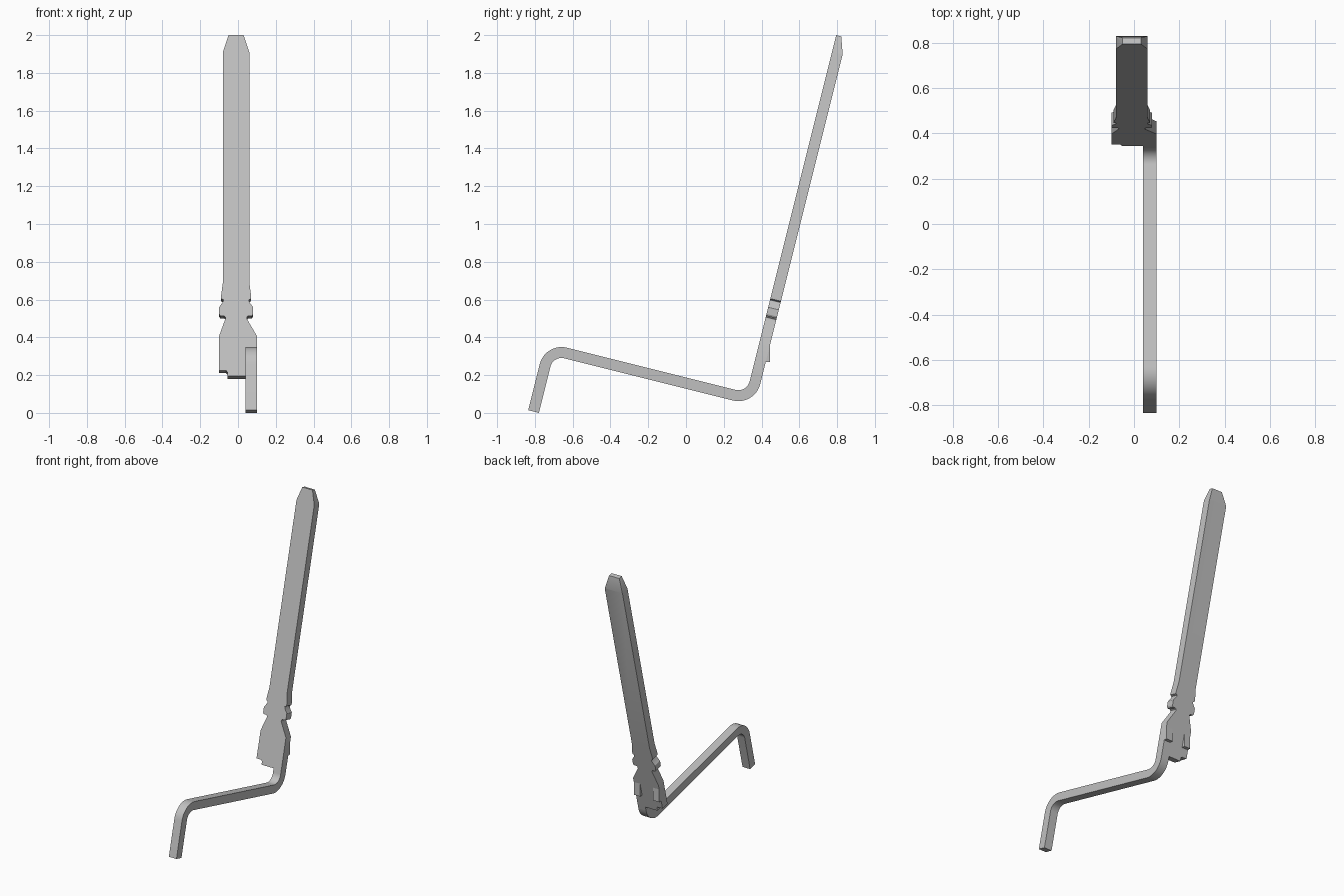
import bpy, bmesh, math
from mathutils import Matrix, Vector

if "Cube" in bpy.data.objects:
    bpy.data.objects.remove(bpy.data.objects["Cube"])

metal = bpy.data.materials.new("grey_metal")
metal.use_nodes = True
grey = (0.53, 0.53, 0.53, 1)
metal.diffuse_color = grey
metal.node_tree.nodes["Principled BSDF"].inputs["Base Color"].default_value = grey

# Strip frame: x across, y through the thickness, z along the blade; then leaned back
LEAN = math.atan(0.25)
PLACE = Matrix.Translation((0, 0.295, 0)) @ Matrix.Rotation(-LEAN, 4, 'X')
THICK = 0.058
AXIS_X = -0.01            # centre line of the blade
TOP = 2.0 / math.cos(LEAN)
BEND_Z, RADIUS = 0.0815, 0.09
WIRE_X0, WIRE_X1 = 0.04, 0.1


def prism(points, direction):
    """Extrude a closed outline along a direction."""
    bm = bmesh.new()
    face = bm.faces.new([bm.verts.new(p) for p in points])
    out = bmesh.ops.extrude_face_region(bm, geom=[face])
    moved = [v for v in out["geom"] if isinstance(v, bmesh.types.BMVert)]
    bmesh.ops.translate(bm, vec=direction, verts=moved)
    bmesh.ops.recalc_face_normals(bm, faces=bm.faces)
    return bm


def finish(name, bm):
    bm.transform(PLACE)
    mesh = bpy.data.meshes.new(name)
    bm.to_mesh(mesh)
    bm.free()
    mesh.materials.append(metal)
    obj = bpy.data.objects.new(name, mesh)
    bpy.context.collection.objects.link(obj)
    bpy.ops.object.select_all(action='DESELECT')
    obj.select_set(True)
    bpy.context.view_layer.objects.active = obj
    bpy.ops.object.shade_smooth_by_angle(angle=math.radians(30))
    return obj


# Blade with tapered tip, notched neck and wide foot
half = [(0.04, TOP), (0.07, 1.968), (0.07, 0.711), (0.08, 0.636), (0.08, 0.624),
        (0.067, 0.617), (0.07, 0.605), (0.09, 0.577), (0.09, 0.54), (0.084, 0.53),
        (0.064, 0.53), (0.057, 0.523), (0.057, 0.513)]
right = [(AXIS_X + w, z) for w, z in half]
left = [(AXIS_X - w, z) for w, z in reversed(half)]
foot = [(0.1, 0.42), (0.1, BEND_Z + RADIUS), (WIRE_X0, BEND_Z + RADIUS),
        (WIRE_X0, 0.2), (-0.055, 0.2), (-0.055, 0.222), (-0.063, 0.231),
        (-0.1, 0.231), (-0.1, 0.42)]
bm = prism([(x, 0, z) for x, z in right + foot + left], (0, THICK, 0))
# Bevel the rear of the tip
cut = bmesh.ops.bisect_plane(
    bm, geom=bm.verts[:] + bm.edges[:] + bm.faces[:],
    plane_co=(0, THICK, TOP - 0.09), plane_no=Vector((0, 0.09, 0.03)).normalized(),
    clear_outer=True)
rim = [e for e in cut["geom_cut"] if isinstance(e, bmesh.types.BMEdge)]
bmesh.ops.holes_fill(bm, edges=rim, sides=0)
bmesh.ops.recalc_face_normals(bm, faces=bm.faces)
finish("blade", bm)


# Bent wire leg: offset both sides of a path with two right-angle bends
def arc(cy, cz, start, end, steps=12):
    for i in range(steps + 1):
        a = math.radians(start + (end - start) * i / steps)
        yield Vector((cy, cz)), Vector((math.cos(a), math.sin(a)))


mid = THICK / 2
far = mid - 1.10
low_end = -0.2605
lower = list(arc(mid - RADIUS, BEND_Z + RADIUS, 0, -90))
upper = list(arc(far + RADIUS, BEND_Z - RADIUS, 90, 180))
side_a = [c + d * (RADIUS + mid) for c, d in lower] + [c + d * (RADIUS - mid) for c, d in upper]
side_b = [c + d * (RADIUS - mid) for c, d in lower] + [c + d * (RADIUS + mid) for c, d in upper]
side_a.append(Vector((far + mid, low_end)))
side_b.append(Vector((far - mid, low_end)))
outline = side_a + side_b[::-1]
finish("wire_leg", prism([(WIRE_X0, p.x, p.y) for p in outline], (WIRE_X1 - WIRE_X0, 0, 0)))

# Small wedge catches on the rear of the foot
for name, x in (("left_catch", 0.05), ("right_catch", -0.1)):
    wedge = [(0.05, 0.386), (THICK, 0.386), (0.08, 0.298), (0.05, 0.291)]
    finish(name, prism([(x, y, z) for y, z in wedge], (0.05, 0, 0)))
